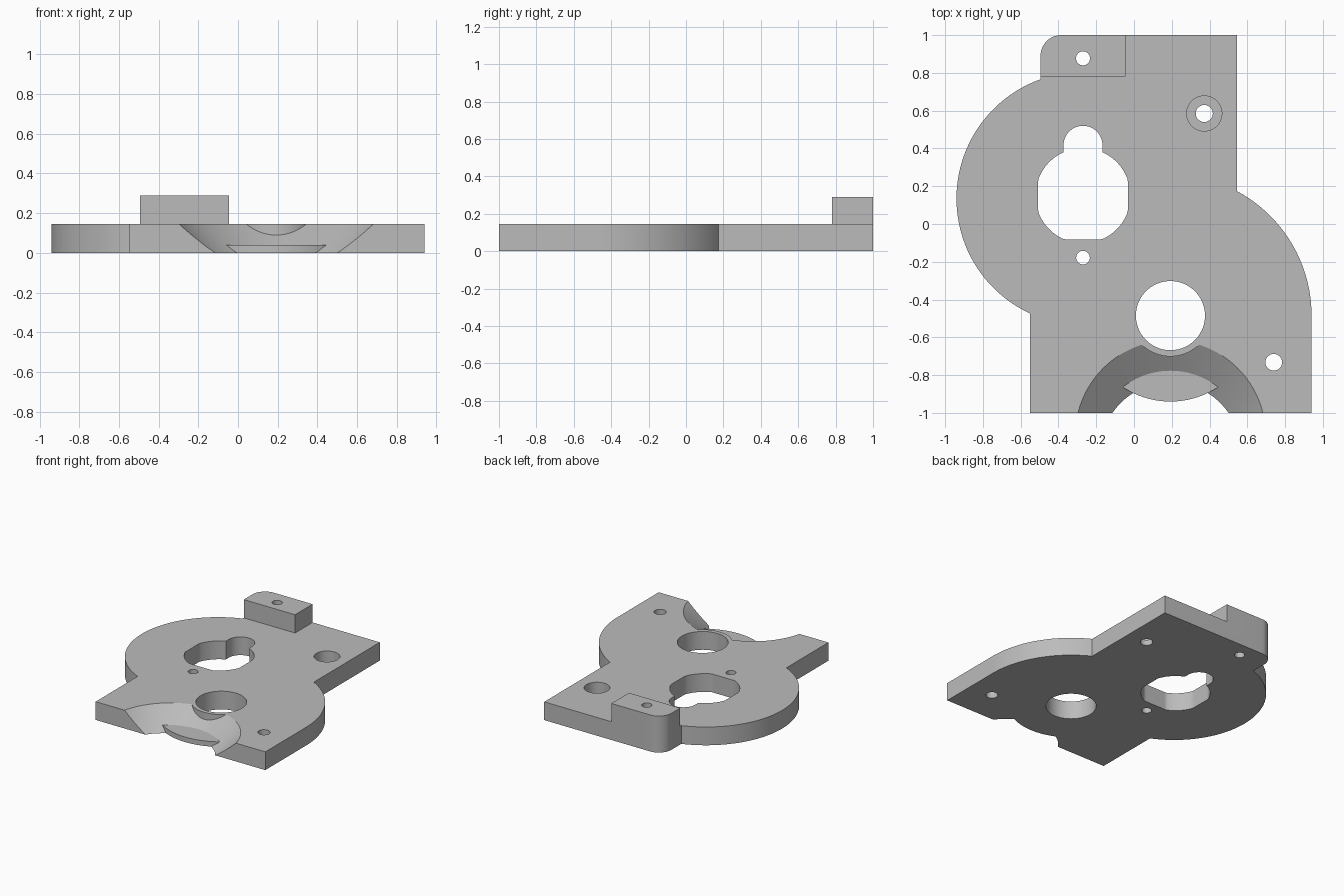
import bpy, bmesh
from math import cos, sin, radians, sqrt, atan2, degrees

old = bpy.data.objects.get("Cube")
if old:
    bpy.data.objects.remove(old)

THICK, TOP = 0.145, 0.29
MOTOR = (-0.27, 0.135)
BEARING = (0.193, -0.485)


def arc(cx, cy, r, a0, a1, n=48):
    return [(cx + r * cos(radians(a0 + (a1 - a0) * i / n)),
             cy + r * sin(radians(a0 + (a1 - a0) * i / n))) for i in range(n + 1)]


def circle(cx, cy, r, n=72):
    return arc(cx, cy, r, 0, 360, n)[:-1]


def loft(name, low, high, z0, z1):
    """Solid between two profiles with the same number of points."""
    bm = bmesh.new()
    a = [bm.verts.new((x, y, z0)) for x, y in low]
    b = [bm.verts.new((x, y, z1)) for x, y in high]
    bm.faces.new(a[::-1])
    bm.faces.new(b)
    for i in range(len(a)):
        j = (i + 1) % len(a)
        bm.faces.new((a[i], a[j], b[j], b[i]))
    bmesh.ops.recalc_face_normals(bm, faces=bm.faces)
    mesh = bpy.data.meshes.new(name)
    bm.to_mesh(mesh)
    bm.free()
    obj = bpy.data.objects.new(name, mesh)
    bpy.context.collection.objects.link(obj)
    return obj


def prism(name, pts, z0=-0.1, z1=0.5):
    return loft(name, pts, pts, z0, z1)


def cut(target, cutter):
    mod = target.modifiers.new("cut", 'BOOLEAN')
    mod.operation, mod.solver, mod.object = 'DIFFERENCE', 'EXACT', cutter
    bpy.context.view_layer.objects.active = target
    bpy.ops.object.modifier_apply(modifier=mod.name)
    bpy.data.objects.remove(cutter)


# Plate outline: two large round lobes joined to straight edges
def angle_at(center, x, r, sign):
    dx = x - center[0]
    return degrees(atan2(sign * sqrt(r * r - dx * dx), dx))


R_RIGHT, R_LEFT = 0.747, 0.67
outline = [(-0.55, -1), (0.94, -1)]
outline += arc(*BEARING, R_RIGHT, 0, angle_at(BEARING, 0.545, R_RIGHT, 1))
outline += [(0.545, 1)]
outline += arc(-0.385, 0.89, 0.11, 90, 180, 16)
outline += arc(*MOTOR, R_LEFT, angle_at(MOTOR, -0.495, R_LEFT, 1),
               360 + angle_at(MOTOR, -0.55, R_LEFT, -1), 72)
plate = prism("mounting_plate", outline, 0, TOP)

# Lower everything except the raised corner block
cut(plate, prism("upper_waste", [(-2, -2), (2, -2), (2, 2), (-0.045, 2),
                                 (-0.045, 0.78), (-2, 0.78)], THICK))

# Flared front recess, leaving a collar round the bearing and a thin shelf
def flare(z):
    return circle(BEARING[0], -1.21 + 0.62 * z, 0.372 + 0.91 * z, 120)


recess = loft("front_recess", flare(-0.05), flare(0.2), -0.05, 0.2)
cut(recess, prism("bearing_collar", circle(*BEARING, 0.216)))
cut(recess, prism("shelf", circle(*BEARING, 0.455, 120), -0.1, 0.04))
cut(plate, recess)

# Motor opening: round with flattened sides and bottom, plus a slot on top
opening = [(MOTOR[0] + max(-0.237, min(0.237, x)), 0.15 + max(-0.231, y))
           for x, y in circle(0, 0, 0.252, 120)]
cut(plate, prism("motor_opening", opening))
slot = arc(MOTOR[0], 0.417, 0.103, 0, 180, 32) + [(-0.373, 0.2), (-0.167, 0.2)]
cut(plate, prism("motor_slot", slot))

# Bearing hole, screw holes and counterbore
for x, y, r in [(*BEARING, 0.183), (-0.27, 0.877, 0.037), (-0.27, -0.178, 0.036),
                (0.74, -0.732, 0.044), (0.372, 0.585, 0.045)]:
    cut(plate, prism("hole", circle(x, y, r)))
cut(plate, prism("counterbore", circle(0.372, 0.585, 0.093), 0.045))

# Single grey finish
grey = bpy.data.materials.new("plain_grey")
grey.use_nodes = True
color = (0.5, 0.5, 0.5, 1)
grey.diffuse_color = color
grey.node_tree.nodes["Principled BSDF"].inputs["Base Color"].default_value = color
plate.data.materials.clear()
plate.data.materials.append(grey)

bpy.ops.object.select_all(action='DESELECT')
plate.select_set(True)
bpy.context.view_layer.objects.active = plate
bpy.ops.object.shade_smooth_by_angle(angle=radians(25))
